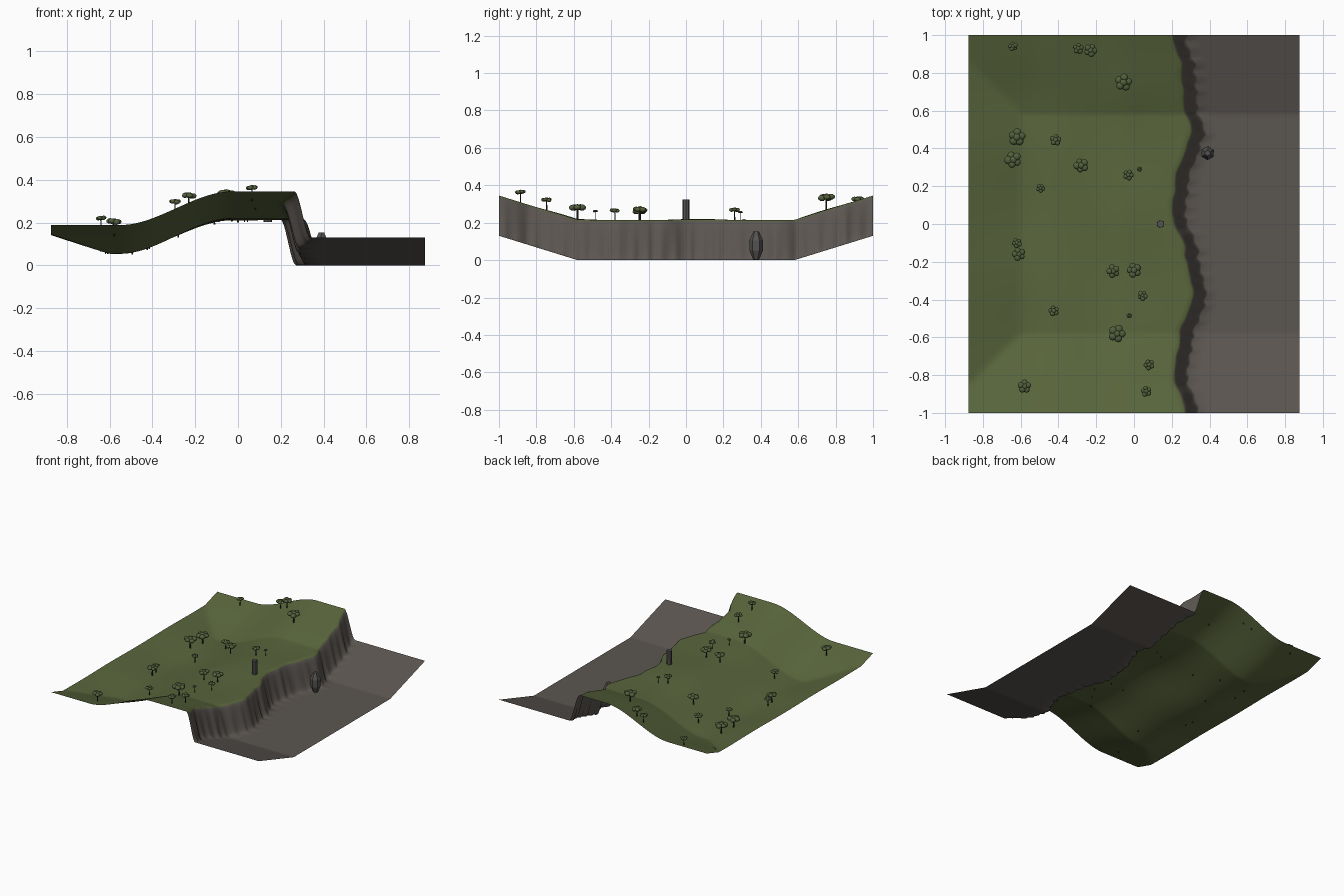
import bpy, bmesh, math, random
from mathutils import Matrix, Vector

if "Cube" in bpy.data.objects:
    bpy.data.objects.remove(bpy.data.objects["Cube"])

random.seed(4)


def material(name, rgb):
    m = bpy.data.materials.new(name)
    m.diffuse_color = (*rgb, 1)
    m.use_nodes = True
    m.node_tree.nodes["Principled BSDF"].inputs["Base Color"].default_value = m.diffuse_color
    return m


grass = material("grass green", (0.100, 0.130, 0.045))
rock = material("earth grey", (0.105, 0.092, 0.082))
leaf = material("leaf green", (0.085, 0.115, 0.045))
bark = material("bark brown", (0.030, 0.022, 0.016))
stone = material("stone grey", (0.090, 0.086, 0.083))


def make_object(name, bm, mats, smooth=False):
    me = bpy.data.meshes.new(name)
    for f in bm.faces:
        f.smooth = smooth
    bm.to_mesh(me)
    bm.free()
    for m in mats:
        me.materials.append(m)
    ob = bpy.data.objects.new(name, me)
    bpy.context.collection.objects.link(ob)
    return ob


def smoothstep(a, b, x):
    t = min(max((x - a) / (b - a), 0), 1)
    return t * t * (3 - 2 * t)


# Winding centre line of the cliff: (y, x)
CLIFF = [(-1, .305), (-.8, .245), (-.6, .275), (-.38, .345), (-.15, .305), (.05, .235),
         (.25, .255), (.4, .31), (.5, .34), (.6, .3), (.82, .285), (1, .235)]


def cliff_x(y):
    for (y0, x0), (y1, x1) in zip(CLIFF, CLIFF[1:]):
        if y <= y1:
            return x0 + (x1 - x0) * smoothstep(y0, y1, y)
    return CLIFF[-1][1]


def rim(y):
    # Raised front and back ends
    return max(0, abs(y) - .58) / .42 * .13


def grass_height(x, y):
    left = max(0, -.6 - x) / .275 * .085
    swell = .005 * math.sin(9 * y + 1) * math.cos(5 * x) * smoothstep(1, .6, abs(y))
    return .058 + .157 * smoothstep(-.55, -.03, x) + max(rim(y), left) + swell


# Ground sheet: meadow columns, cliff columns, low plain columns
NL, NC, NR, ROWS = 44, 9, 8, 160
bm = bmesh.new()
rows = []
for j in range(ROWS + 1):
    y = -1 + 2 * j / ROWS
    c = cliff_x(y)
    top = c - .04 + .003 * math.sin(47 * y)
    foot = c + .042 + .006 * math.sin(83 * y) + random.uniform(-.004, .004)
    pts = []
    for i in range(NL + 1):
        x = -.875 + (top + .875) * i / NL
        pts.append((x, y, grass_height(x, y)))
    z_top, z_foot = pts[-1][2], rim(y)
    for i in range(1, NC + 1):
        t = i / NC
        pts.append((top + (foot - top) * t, y, z_top + (z_foot - z_top) * smoothstep(0, 1, t)))
    for i in range(1, NR + 1):
        pts.append((foot + (.875 - foot) * i / NR, y, z_foot))
    rows.append([bm.verts.new(p) for p in pts])
for a, b in zip(rows, rows[1:]):
    for i in range(len(a) - 1):
        f = bm.faces.new((a[i], a[i + 1], b[i + 1], b[i]))
        f.material_index = 0 if i < NL + 1 else 1
make_object("ground", bm, [grass, rock], True)

# Flat-topped trees: (x, y, canopy radius)
TREES = [(-.64, .94, .025), (-.295, .93, .03), (-.23, .92, .035), (-.055, .75, .047),
         (-.62, .46, .046), (-.64, .34, .046), (-.415, .445, .032), (-.28, .31, .04),
         (-.495, .19, .024), (-.03, .26, .03), (.03, .29, .014), (-.62, -.1, .027),
         (-.61, -.16, .036), (-.11, -.25, .036), (0, -.245, .04), (.045, -.38, .027),
         (-.025, -.485, .015), (-.425, -.46, .03), (-.09, -.58, .047), (.08, -.745, .03),
         (.065, -.885, .03), (-.58, -.86, .036)]
trunks, crowns = bmesh.new(), bmesh.new()
for x, y, r in TREES:
    z = grass_height(x, y)
    h = .035 + .6 * r
    bmesh.ops.create_cone(trunks, segments=6, cap_ends=True, radius1=.09 * r + .001,
                          radius2=.06 * r + .001, depth=h + .01,
                          matrix=Matrix.Translation((x, y, z + h / 2 - .005)))
    turn = random.uniform(0, math.tau)
    for k in range(5):
        a = turn + k * math.tau / 5
        size = r * random.uniform(.4, .5)
        pos = Vector((x + .55 * r * math.cos(a), y + .55 * r * math.sin(a),
                      z + h + r * random.uniform(-.05, .15)))
        bmesh.ops.create_icosphere(crowns, subdivisions=2, radius=size,
                                   matrix=Matrix.Translation(pos) @ Matrix.Diagonal((1, 1, .75, 1)))
    bmesh.ops.create_icosphere(crowns, subdivisions=2, radius=.45 * r,
                               matrix=Matrix.Translation((x, y, z + h + .15 * r))
                               @ Matrix.Diagonal((1, 1, .75, 1)))
make_object("tree_trunks", trunks, [bark])
make_object("tree_crowns", crowns, [leaf], True)

# Standing pillar near the cliff edge
bm = bmesh.new()
bmesh.ops.create_cone(bm, segments=8, cap_ends=True, radius1=.02, radius2=.019, depth=.12,
                      matrix=Matrix.Translation((.14, 0, .263)))
make_object("pillar", bm, [stone])

# Faceted boulder at the foot of the cliff: stacked hexagon rings
bm = bmesh.new()
rings = []
for z, r in ((.004, .016), (.05, .036), (.105, .037), (.153, .015)):
    rings.append([bm.verts.new((.39 + r * math.cos(k * math.pi / 3 + .5),
                                .375 + r * math.sin(k * math.pi / 3 + .5), z)) for k in range(6)])
for a, b in zip(rings, rings[1:]):
    for k in range(6):
        bm.faces.new((a[k], a[(k + 1) % 6], b[(k + 1) % 6], b[k]))
bm.faces.new(rings[0][::-1])
bm.faces.new(rings[-1])
make_object("boulder", bm, [stone])
